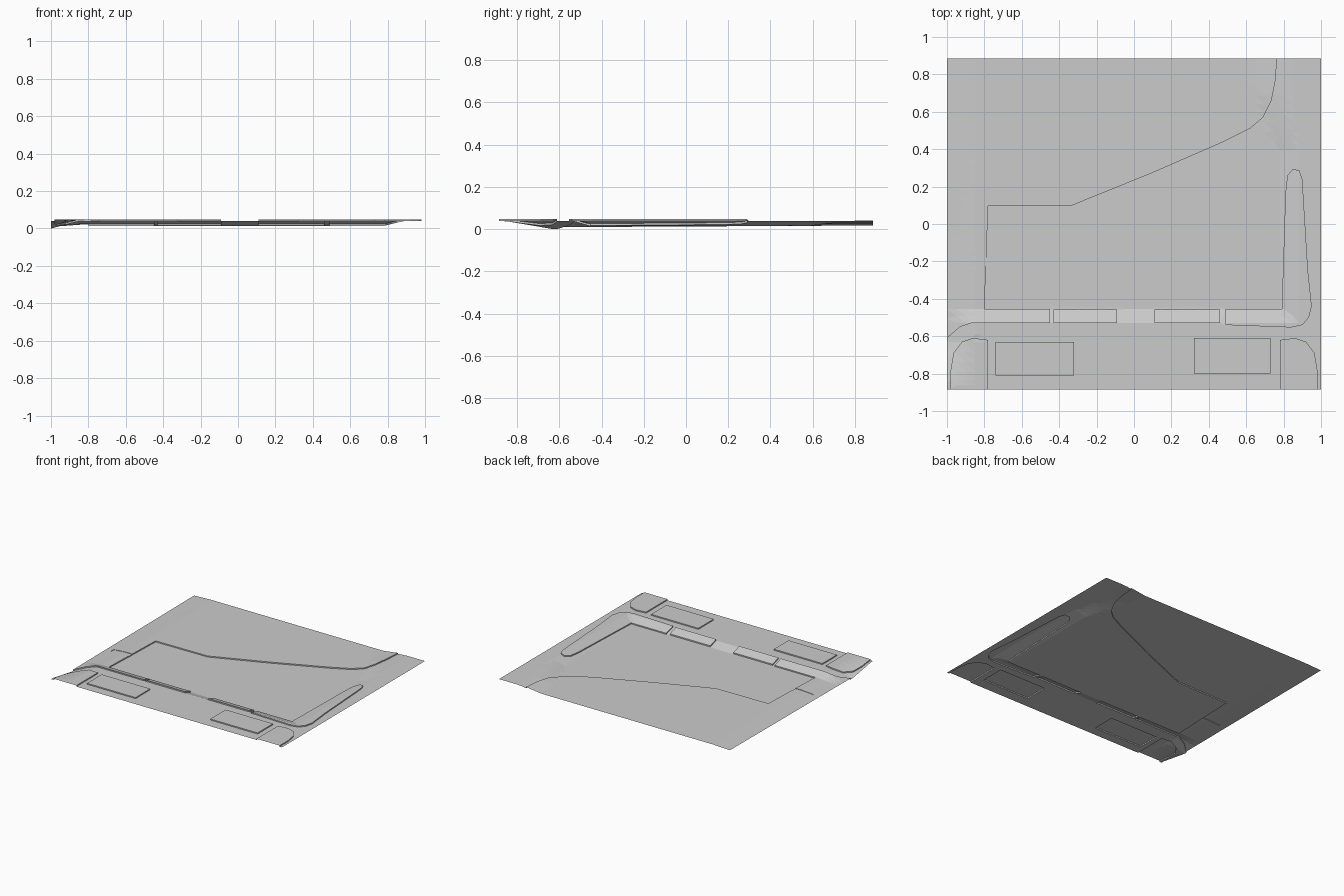
import bpy, bmesh
from mathutils import Vector
from mathutils.geometry import delaunay_2d_cdt

if "Cube" in bpy.data.objects:
    bpy.data.objects.remove(bpy.data.objects["Cube"])

W, D = 1.0, 0.885
LOW, HIGH, CURB = 0.014, 0.039, 0.009


def ramp(v, a, b):
    return max(0.0, min(1.0, (v - a) / (b - a)))


def height(x, y):
    # low inner lot, raised street along the front and the right side
    back = ramp(y, 0.4, 0.7)
    front_slope = 1 - ramp(y, -0.53, -0.455)
    right_slope = ramp(x, 0.78 - 0.14 * back, 0.88 - 0.06 * back)
    h = LOW + (HIGH - LOW) * max(front_slope, right_slope)
    # left border dips where the street leaves the site
    if y < -0.63:
        edge = HIGH * (1 - ramp(y, -0.86, -0.63))
    else:
        edge = 0.008 * ramp(y, -0.63, D)
    return h + (edge - h) * ramp(-x, 0.85, 1.0)


def rect(x0, x1, y0, y1):
    return [(x0, y0), (x1, y0), (x1, y1), (x0, y1)]


# raised areas: name, outline, step height
regions = [
    ("lawn", [(-0.45, -0.455), (-0.80, -0.455), (-0.78, 0.095), (-0.33, 0.10),
              (0.09, 0.27), (0.48, 0.44), (0.62, 0.51), (0.69, 0.57), (0.735, 0.66),
              (0.755, 0.76), (0.765, D), (-W, D), (-W, -0.61), (-0.93, -0.55),
              (-0.87, -0.53), (-0.45, -0.53)], CURB),
    ("right_sidewalk", [(0.49, -0.455), (0.79, -0.455), (0.81, 0.17), (0.82, 0.26),
                        (0.85, 0.295), (0.885, 0.285), (0.90, 0.24), (0.93, -0.25),
                        (0.95, -0.44), (0.935, -0.50), (0.90, -0.54), (0.84, -0.553),
                        (0.49, -0.54)], CURB),
    ("left_island", rect(-0.43, -0.09, -0.53, -0.458), CURB + 0.001),
    ("right_island", rect(0.11, 0.46, -0.53, -0.458), CURB + 0.001),
    ("left_plot", rect(-0.74, -0.32, -0.81, -0.63), CURB),
    ("right_plot", rect(0.32, 0.73, -0.80, -0.61), CURB),
    ("footpath", rect(-0.95, -0.79, -0.225, -0.18), CURB - 0.003),
]
corner = [(0.78, -D), (0.78, -0.62), (0.86, -0.61), (0.92, -0.63),
          (0.965, -0.69), (0.98, -0.78), (0.98, -D)]
regions.append(("right_corner", corner, CURB))
regions.append(("left_corner", [(-x, y) for x, y in corner], CURB))


def inside(p, poly):
    hit = False
    for (x0, y0), (x1, y1) in zip(poly, poly[1:] + poly[:1]):
        if (y0 > p.y) != (y1 > p.y) and p.x < x0 + (p.y - y0) * (x1 - x0) / (y1 - y0):
            hit = not hit
    return hit


# plan points: a regular grid with the slope breaks, plus the kerb outlines
xs = [-1 + 0.05 * i for i in range(41)] + [0.78, 0.88]
ys = [-D + 2 * D * i / 36 for i in range(37)] + [-0.86, -0.63, -0.53, -0.455]
points = [Vector((x, y)) for x in xs for y in ys]
lines = []
for _, poly, _ in regions:
    first = len(points)
    for a, b in zip(poly, poly[1:] + poly[:1]):
        a, b = Vector(a), Vector(b)
        n = max(1, int((b - a).length / 0.05))
        points += [a.lerp(b, i / n) for i in range(n)]
    count = len(points) - first
    lines += [(first + i, first + (i + 1) % count) for i in range(count)]

plan, _, tris, *_ = delaunay_2d_cdt(points, lines, [], 0, 1e-4)

# sort the triangles into areas
owner = []
for t in tris:
    c = sum((plan[i] for i in t), Vector((0, 0))) / len(t)
    r = -1
    for k, (_, poly, _) in enumerate(regions):
        if inside(c, poly):
            r = k
    owner.append(r)


def step(r):
    return regions[r][2] if r >= 0 else 0.0


def build(name, r):
    bm = bmesh.new()
    cache = {}

    def vert(i, s):
        if (i, s) not in cache:
            p = plan[i]
            cache[i, s] = bm.verts.new((p.x, p.y, height(p.x, p.y) + s))
        return cache[i, s]

    for t, o in zip(tris, owner):
        if o == r:
            bm.faces.new([vert(i, step(r)) for i in t])
    # kerb walls down to lower neighbours
    for t, o in zip(tris, owner):
        if o != r:
            continue
        for a, b in zip(t, list(t[1:]) + [t[0]]):
            n = neighbour.get((b, a))
            if n is not None and step(n) < step(r):
                lo, hi = step(n), step(r)
                bm.faces.new([vert(a, lo), vert(b, lo), vert(b, hi), vert(a, hi)])
    mesh = bpy.data.meshes.new(name)
    bm.to_mesh(mesh)
    bm.free()
    bpy.context.collection.objects.link(bpy.data.objects.new(name, mesh))


neighbour = {}
for t, o in zip(tris, owner):
    for a, b in zip(t, list(t[1:]) + [t[0]]):
        neighbour[a, b] = o

build("paved_ground", -1)
for k, (name, _, _) in enumerate(regions):
    build(name, k)
